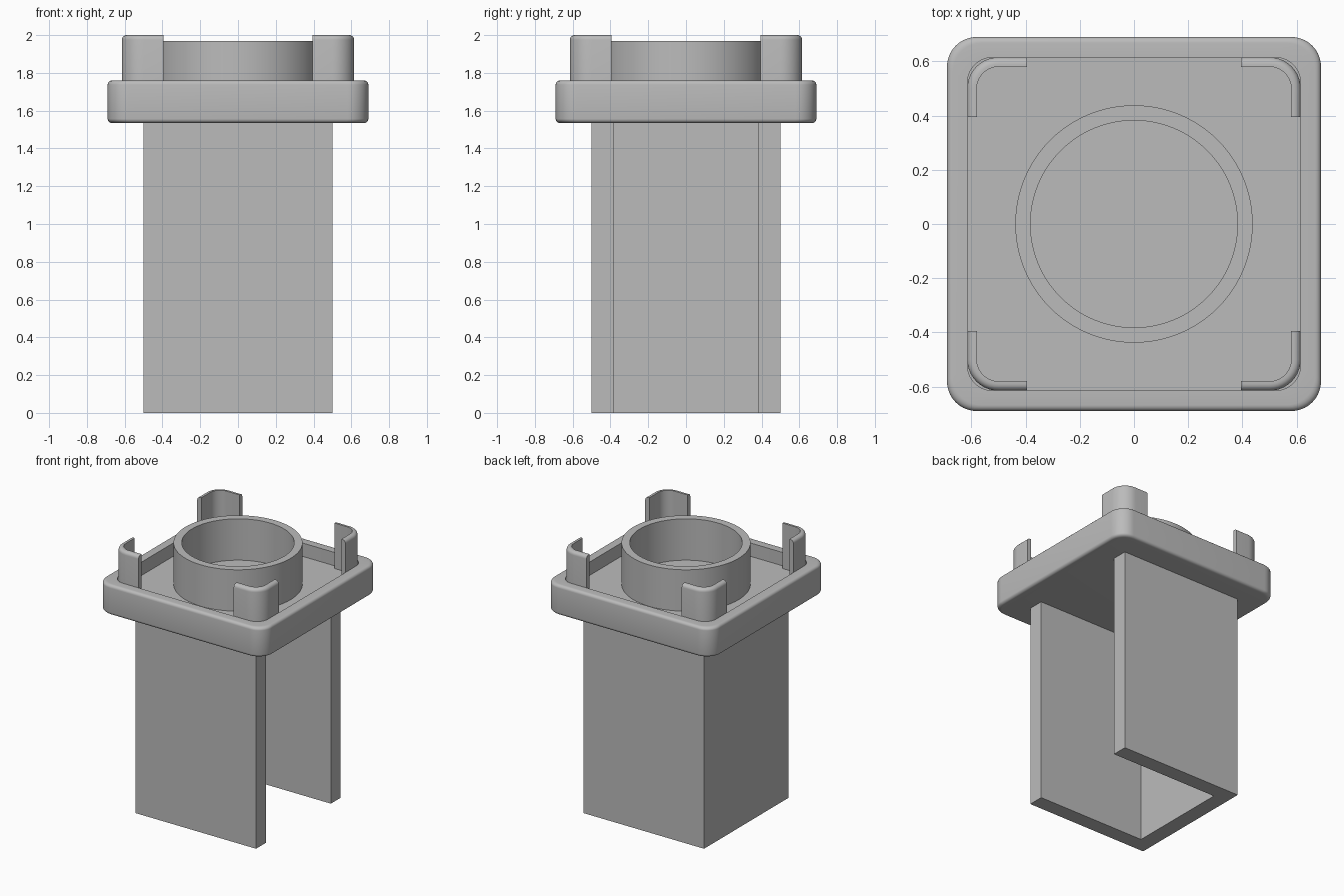
import bpy, bmesh
from math import sin, cos, pi, radians

cube = bpy.data.objects.get("Cube")
if cube:
    bpy.data.objects.remove(cube)

grey = bpy.data.materials.new("plain grey")
grey.use_nodes = True
colour = (0.5, 0.5, 0.5, 1)
grey.diffuse_color = colour
grey.node_tree.nodes["Principled BSDF"].inputs["Base Color"].default_value = colour


def loft(name, loops, cap=True, join_ends=False, smooth=True):
    """Skin a row of closed point loops, optionally capping or joining the ends."""
    bm = bmesh.new()
    rows = [[bm.verts.new(p) for p in loop] for loop in loops]
    pairs = list(zip(rows, rows[1:]))
    if join_ends:
        pairs.append((rows[-1], rows[0]))
    for a, b in pairs:
        n = len(a)
        for i in range(n):
            j = (i + 1) % n
            bm.faces.new((a[i], a[j], b[j], b[i]))
    if cap:
        bm.faces.new(rows[0][::-1])
        bm.faces.new(rows[-1])
    bmesh.ops.recalc_face_normals(bm, faces=bm.faces)
    mesh = bpy.data.meshes.new(name)
    bm.to_mesh(mesh)
    bm.free()
    mesh.materials.append(grey)
    obj = bpy.data.objects.new(name, mesh)
    bpy.context.collection.objects.link(obj)
    if smooth:
        bpy.ops.object.select_all(action="DESELECT")
        obj.select_set(True)
        bpy.context.view_layer.objects.active = obj
        bpy.ops.object.shade_smooth_by_angle(angle=radians(35))
    return obj


def corner(half, radius, steps=10):
    """Arc rounding the +x +y corner of a square."""
    c = half - radius
    return [(c + radius * cos(t), c + radius * sin(t))
            for t in (pi / 2 * i / steps for i in range(steps + 1))]


def turn(points, quarter):
    for _ in range(quarter):
        points = [(-p[1], p[0], *p[2:]) for p in points]
    return points


def rounded_square(half, radius, z):
    return [(x, y, z) for q in range(4) for x, y in turn(corner(half, radius), q)]


def fillet(half, z, r, start, steps=5):
    """Quarter-round (half, z) profile points about a centre."""
    return [(half + r * cos(a), z + r * sin(a))
            for a in (start + pi / 2 * i / steps for i in range(steps + 1))]


# Square tray with rounded outer edges and a recessed floor
OUT, RIM, FLOOR, BASE, TOP = 0.69, 0.615, 1.66, 1.535, 1.76
edge = 0.022
profile = fillet(OUT - edge, BASE + edge, edge, -pi / 2)
profile += fillet(OUT - edge, TOP - edge, edge, 0)
profile += [(RIM, TOP), (RIM, FLOOR)]
loft("tray", [rounded_square(h, 0.11 - (OUT - h) * 0.2, z) for h, z in profile])

# Raised round collar
SIDES = 96
section = [(0.438, FLOOR - 0.01), (0.438, 1.97), (0.382, 1.97), (0.382, FLOOR - 0.01)]
loft("collar", [[(r * cos(2 * pi * i / SIDES), r * sin(2 * pi * i / SIDES), z)
                 for i in range(SIDES)] for r, z in section],
     cap=False, join_ends=True)

# Four curved corner clips with a rounded outer top edge
INNER, CLIP_TOP, END = 0.58, 2.0, 0.395
clip_section = [(INNER, FLOOR - 0.01), (RIM, FLOOR - 0.01)]
clip_section += fillet(RIM - 0.025, CLIP_TOP - 0.025, 0.025, 0)
clip_section += [(INNER, CLIP_TOP)]


def clip_path(half):
    return [(half, END)] + corner(half, 0.115 - (RIM - half)) + [(END, half)]


paths = [clip_path(h) for h, z in clip_section]
stations = [[(*path[i], z) for path, (h, z) in zip(paths, clip_section)]
            for i in range(len(paths[0]))]
for q, name in enumerate(("back_left", "back_right", "front_right", "front_left")):
    loft("corner_clip_" + name, [turn(s, q) for s in stations])

# Three-sided channel below the tray, open towards +x
W, T = 0.5, 0.385
outline = [(W, -W), (W, -T), (-T, -T), (-T, T), (W, T), (W, W), (-W, W), (-W, -W)]
loft("channel_leg", [[(x, y, z) for x, y in outline] for z in (0, BASE + 0.005)],
     smooth=False)
